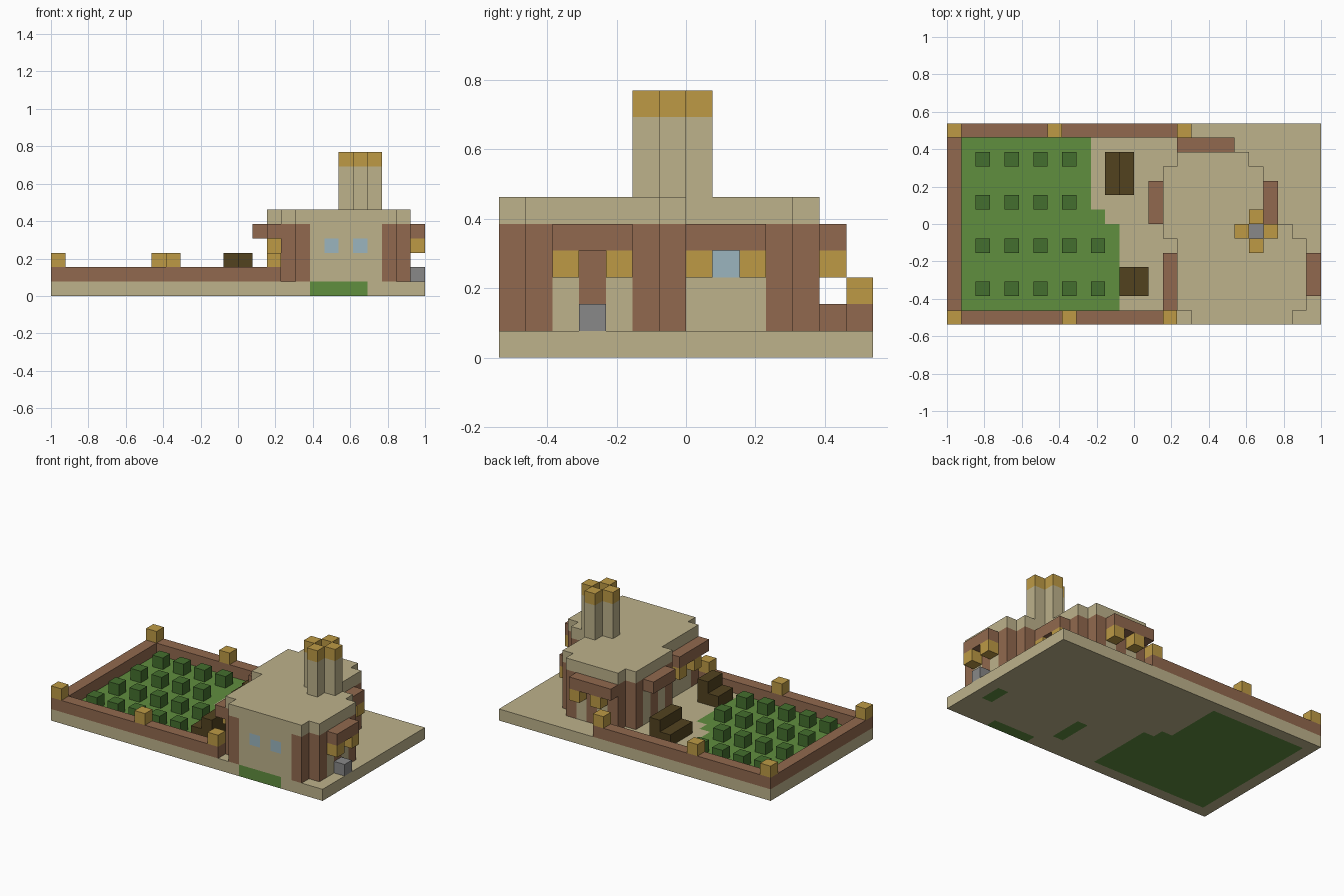
import bpy, bmesh
from itertools import product
from mathutils import Vector

if "Cube" in bpy.data.objects:
    bpy.data.objects.remove(bpy.data.objects["Cube"])

UNIT = 2 / 26            # edge of one block
CENTRE = Vector((13, 7, 0))

COLOURS = {"sand": "BDB28B", "brick": "91694E", "straw": "BD9A45", "grass": "608E3F",
           "hedge": "446F2E", "dark_wood": "52421F", "stone": "888888", "glass": "9BB5BF"}


def linear(text):
    c = int(text, 16) / 255
    return c / 12.92 if c < 0.04045 else ((c + 0.055) / 1.055) ** 2.4


def make_material(name, code):
    mat = bpy.data.materials.new(name)
    mat.use_nodes = True
    rgba = [linear(code[n:n + 2]) for n in (0, 2, 4)] + [1]
    mat.diffuse_color = rgba
    bsdf = mat.node_tree.nodes["Principled BSDF"]
    bsdf.inputs["Base Color"].default_value = rgba
    bsdf.inputs["Roughness"].default_value = 0.9
    return mat


materials = {n: make_material(n, c) for n, c in COLOURS.items()}
blocks = {}              # cell -> (part, colour)


def fill(part, colour, x, y, z):
    """Fill a range of cells; each range is (start, end) or one index."""
    spans = [range(*s) if isinstance(s, tuple) else (s,) for s in (x, y, z)]
    for cell in product(*spans):
        blocks[cell] = (part, colour)


# Ground slab with the grass set into it
fill("ground", "sand", (0, 26), (0, 14), 0)
for x, y in [((1, 12), (1, 7)), ((1, 11), 7), ((1, 10), (8, 13)),
             ((18, 22), 0), (16, (2, 5)), (24, (3, 5))]:
    fill("ground", "grass", x, y, 0)

# Low garden wall and its posts
for x, y in [(0, (0, 14)), ((0, 16), 0), ((0, 17), 13)]:
    fill("garden_wall", "brick", x, y, 1)
for x, y in [(0, 0), (8, 0), (15, 0), (0, 13), (7, 13), (16, 13)]:
    fill("wall_posts", "straw", x, y, 2)

# Rows of bushes
for y in (2, 5, 8, 11):
    for x in range(2, 12 if y < 6 else 10, 2):
        fill("bushes", "hedge", x, y, 1)

# Benches facing the garden
for name, x, y in [("back_bench", 11, (9, 12)), ("front_bench", 12, (2, 4))]:
    fill(name, "dark_wood", (x, x + 2), y, 1)
    fill(name, "dark_wood", x + 1, y, 2)

# House body and flat roof share one stepped plan
PLAN = [((17, 24), 0), ((16, 25), (1, 6)), ((15, 24), 6),
        ((15, 22), (7, 11)), ((16, 21), 11)]
for x, y in PLAN:
    fill("house_walls", "sand", x, y, (1, 5))
    fill("roof", "sand", x, y, 5)

# Brick pillars at every outer corner of the plan
for x, y in [(17, 0), (23, 0), (16, 1), (24, 1), (16, 5), (24, 5), (15, 6), (23, 6),
             (15, 10), (21, 10), (16, 11), (20, 11)]:
    fill("corner_pillars", "brick", x, y, (1, 5))

# Windows and doors
for x, y in [(19, 0), (21, 0), (21, 8), (16, 3)]:
    fill("windows", "glass", x, y, 3)
for x, y in [(24, 3), (18, 11), (15, 8)]:
    fill("doors", "brick", x, y, (1, 4))
fill("door_step", "stone", 25, 3, 1)

# Awnings and the brackets under them
for x, y in [(25, (2, 5)), (22, (7, 10)), (14, (7, 10)), (15, (1, 5)), ((16, 20), 12)]:
    fill("awnings", "brick", x, y, 4)
for x, y in [(25, 2), (25, 4), (22, 7), (22, 9), (15, 2), (15, 4), (17, 12), (19, 12)]:
    fill("awning_brackets", "straw", x, y, 3)

# Chimney: four shafts around a sunken stone flue
for x, y in [(20, 6), (22, 6), (21, 5), (21, 7)]:
    fill("chimney", "sand", x, y, (6, 9))
    fill("chimney", "straw", x, y, 9)
fill("flue", "stone", 21, 6, 6)


def build(part):
    """Make one object from the exposed block faces of a part."""
    bm = bmesh.new()
    used = sorted({c for p, c in blocks.values() if p == part})
    for cell, (owner, colour) in blocks.items():
        if owner != part:
            continue
        middle = Vector(cell) + Vector((0.5, 0.5, 0.5))
        for axis, sign in product(range(3), (-1, 1)):
            step = Vector((0, 0, 0))
            step[axis] = sign
            if tuple(int(v) for v in Vector(cell) + step) in blocks:
                continue
            u = Vector((0, 0, 0))
            u[(axis + 1) % 3] = 0.5
            v = step.cross(u)
            corners = (u + v, v - u, -u - v, u - v)
            face = bm.faces.new([bm.verts.new((middle + step / 2 + c - CENTRE) * UNIT)
                                 for c in corners])
            face.material_index = used.index(colour)
    bmesh.ops.remove_doubles(bm, verts=bm.verts, dist=UNIT / 100)
    # Merge block faces into large flat panels, keeping colour borders
    bmesh.ops.dissolve_limit(bm, angle_limit=0.01, verts=bm.verts, edges=bm.edges,
                             delimit={'MATERIAL'})
    mesh = bpy.data.meshes.new(part)
    bm.to_mesh(mesh)
    bm.free()
    for name in used:
        mesh.materials.append(materials[name])
    bpy.context.collection.objects.link(bpy.data.objects.new(part, mesh))


for part in sorted({p for p, c in blocks.values()}):
    build(part)
